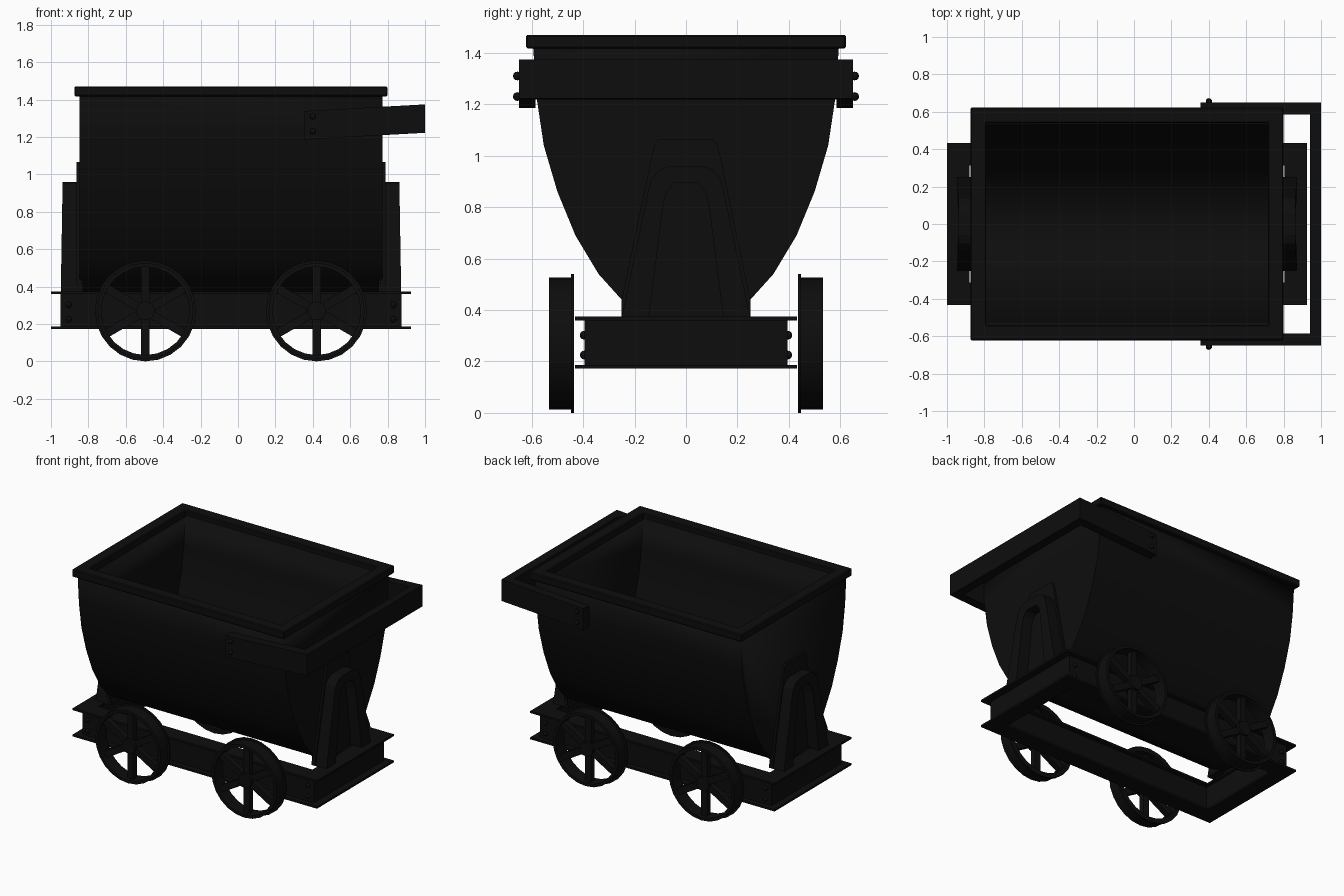
import bpy, bmesh, math
from mathutils import Matrix, Vector

if "Cube" in bpy.data.objects:
    bpy.data.objects.remove(bpy.data.objects["Cube"])

CX = -0.0375                       # lengthwise middle of tub and frame
mat = bpy.data.materials.new("black_iron")
mat.diffuse_color = (0.004, 0.004, 0.004, 1)
mat.use_nodes = True
mat.node_tree.nodes["Principled BSDF"].inputs["Base Color"].default_value = mat.diffuse_color


def finish(name, bm, smooth=False):
    bmesh.ops.recalc_face_normals(bm, faces=bm.faces)
    me = bpy.data.meshes.new(name)
    bm.to_mesh(me)
    bm.free()
    ob = bpy.data.objects.new(name, me)
    bpy.context.collection.objects.link(ob)
    me.materials.append(mat)
    if smooth:
        bpy.ops.object.select_all(action='DESELECT')
        ob.select_set(True)
        bpy.context.view_layer.objects.active = ob
        bpy.ops.object.shade_smooth_by_angle(angle=math.radians(30))
    return ob


def add_prism(bm, pts, a, b, place):
    """Extrude a 2D outline between a and b; place maps (u, v, w) to xyz."""
    lo = [bm.verts.new(place(u, v, a)) for u, v in pts]
    hi = [bm.verts.new(place(u, v, b)) for u, v in pts]
    n = len(pts)
    for i in range(n):
        j = (i + 1) % n
        bm.faces.new((lo[i], lo[j], hi[j], hi[i]))
    bm.faces.new(lo)
    bm.faces.new(hi)


def along_x(u, v, w):
    return (w, u, v)


def along_z(u, v, w):
    return (u, v, w)


def add_frame(bm, hx, hy, t, z0, z1):
    """Rectangular ring of wall width t, centred on CX."""
    rings = []
    for d, z in ((0, z0), (0, z1), (t, z1), (t, z0)):
        rings.append([bm.verts.new((CX + sx * (hx - d), sy * (hy - d), z))
                      for sx, sy in ((-1, -1), (1, -1), (1, 1), (-1, 1))])
    for k in range(4):
        a, b = rings[k], rings[(k + 1) % 4]
        for i in range(4):
            j = (i + 1) % 4
            bm.faces.new((a[i], a[j], b[j], b[i]))


# tub: curved cross-section swept along x, open at the top, given thickness
half = [(0.13, 0.37), (0.25, 0.44), (0.34, 0.54), (0.43, 0.69), (0.50, 0.86),
        (0.553, 1.04), (0.58, 1.22), (0.595, 1.43)]
section = [(-y, z) for y, z in reversed(half)] + [(0, 0.345)] + half
bm = bmesh.new()
add_prism(bm, section, CX - 0.81, CX + 0.81, along_x)
top = [f for f in bm.faces if all(v.co.z > 1.42 for v in f.verts)]
bmesh.ops.delete(bm, geom=top, context='FACES')
tub = finish("tub", bm, True)
sol = tub.modifiers.new("wall", 'SOLIDIFY')
sol.thickness = 0.055
sol.offset = -1
sol.use_even_offset = True

# rim around the tub opening
bm = bmesh.new()
add_frame(bm, 0.837, 0.622, 0.083, 1.417, 1.47)
rim = finish("tub_rim", bm)
bev = rim.modifiers.new("soft_edge", 'BEVEL')
bev.width = 0.006
bev.segments = 1

# chassis: web with wide flanges above and below
bm = bmesh.new()
add_frame(bm, 0.912, 0.395, 0.05, 0.185, 0.365)
finish("chassis_web", bm)
for name, z in (("chassis_top_flange", 0.36), ("chassis_bottom_flange", 0.173)):
    bm = bmesh.new()
    add_frame(bm, 0.9625, 0.432, 0.12, z, z + 0.014)
    finish(name, bm)

# end supports: tapered arch with a backing plate on the tub end
arch_out = [(0.25, 0.37), (0.15, 0.85), (0.135, 0.91), (0.105, 0.945), (0.06, 0.96)]
arch_in = [(0.145, 0.37), (0.09, 0.80), (0.075, 0.86), (0.045, 0.893)]
plate = [(0.25, 0.37), (0.25, 0.44), (0.135, 0.99), (0.12, 1.05), (0.105, 1.065)]


def flip(pts):
    return [(-y, z) for y, z in reversed(pts)]


for s, side in ((1, "right"), (-1, "left")):
    bm = bmesh.new()
    outline = arch_out + flip(arch_out) + [(y * -1, z) for y, z in arch_in] + arch_in[::-1]
    add_prism(bm, outline, 0.79, 0.91,
              lambda u, v, w: (CX + s * (w - (0.01 * (v - 0.37) / 0.6 if w > 0.85 else 0)), u, v))
    finish(side + "_end_arch", bm)
    bm = bmesh.new()
    add_prism(bm, plate + flip(plate), 0.80, 0.825,
              lambda u, v, w: (CX + s * w, u, v))
    finish(side + "_end_plate", bm)

# push handle: U-shaped band rising slightly towards its end
u_shape = [(0.355, 0.65), (1, 0.65), (1, -0.65), (0.355, -0.65),
           (0.355, -0.585), (0.94, -0.585), (0.94, 0.585), (0.355, 0.585)]
bm = bmesh.new()
add_prism(bm, u_shape, 1.222, 1.374,
          lambda u, v, w: (u, v, w + 0.055 * (u - 1)))
finish("push_handle", bm)

# bolts on the handle and chassis
bm = bmesh.new()
spots = [(0.40, 0.656, z) for z in (1.23, 1.31)]
spots += [(CX + s * 0.868, 0.396, z) for s in (1, -1) for z in (0.225, 0.302)]
for x, y, z in spots:
    for s in (1, -1):
        bmesh.ops.create_uvsphere(bm, u_segments=10, v_segments=6, radius=0.017,
                                  matrix=Matrix.Translation((x, s * y, z)))
finish("bolts", bm, True)


# wheels: lathed rim and flange, six spokes and a hub
def make_wheel(name, x, s):
    bm = bmesh.new()
    n, cz = 24, 0.27
    prof = [(0.27, 0.435), (0.27, 0.447), (0.257, 0.447), (0.257, 0.532),
            (0.236, 0.532), (0.236, 0.435)]
    rings = []
    for i in range(n):
        a = math.tau * i / n
        rings.append([bm.verts.new((x + r * math.sin(a), s * y, cz - r * math.cos(a)))
                      for r, y in prof])
    for i in range(n):
        a, b = rings[i], rings[(i + 1) % n]
        for k in range(len(prof)):
            m = (k + 1) % len(prof)
            bm.faces.new((a[k], a[m], b[m], b[k]))
    for k in range(6):
        rot = Matrix.Rotation(math.tau * k / 6, 3, 'Y')

        def place(u, v, w):
            p = rot @ Vector((u, 0, v))
            return (x + p.x, s * w, cz + p.z)
        add_prism(bm, [(-0.023, 0.03), (0.023, 0.03), (0.023, 0.243), (-0.023, 0.243)],
                  0.465, 0.505, place)
    circle = [(0.05 * math.cos(math.tau * i / 16), 0.05 * math.sin(math.tau * i / 16))
              for i in range(16)]
    add_prism(bm, circle, 0.44, 0.525, lambda u, v, w: (x + u, s * w, cz + v))
    finish(name, bm, True)


for fx, xn in ((-0.4575, "left"), (0.4575, "right")):
    for s, yn in ((-1, "front"), (1, "back")):
        make_wheel(f"{yn}_{xn}_wheel", CX + fx, s)
